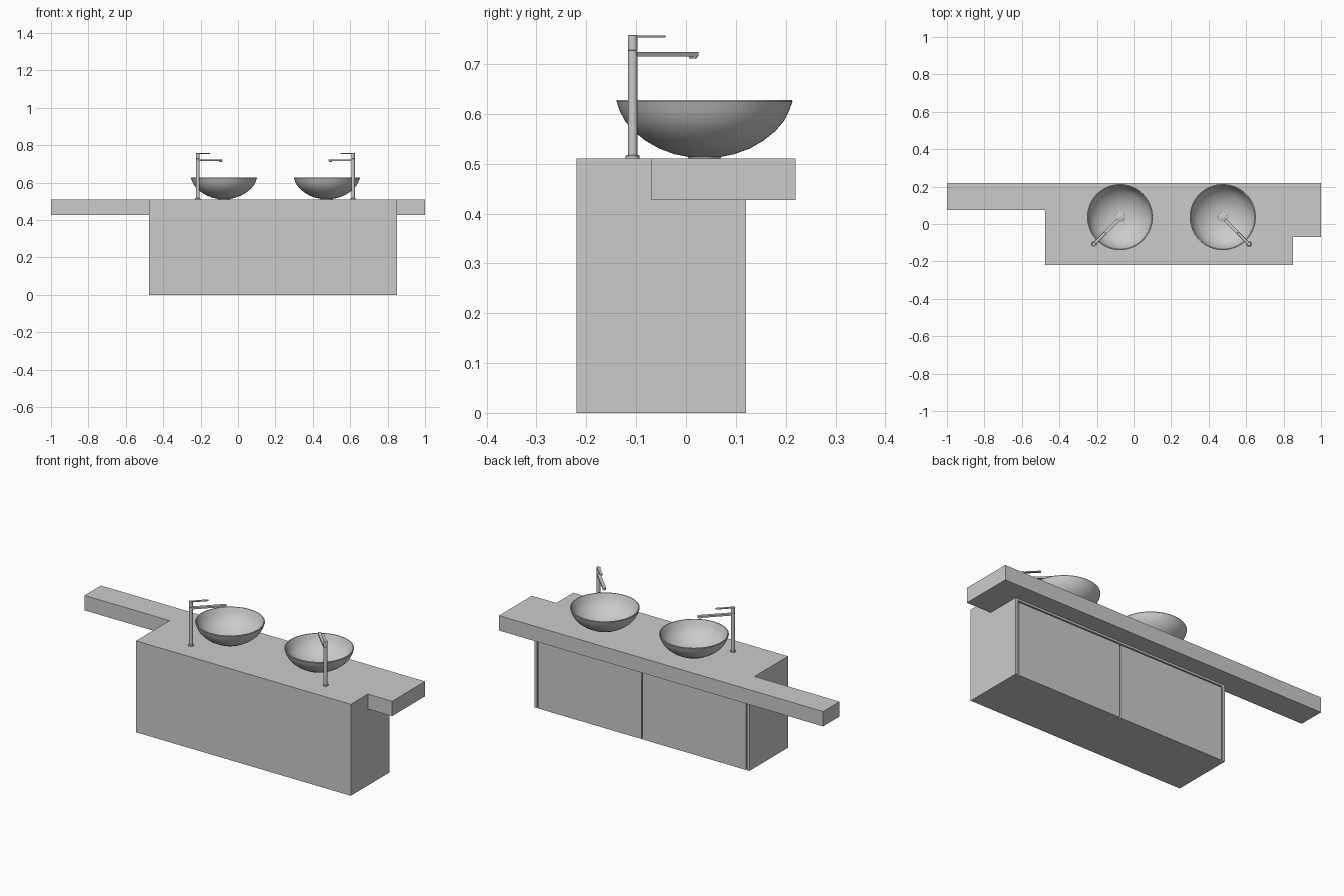
import bpy, bmesh
from math import sin, cos, pi, radians
from mathutils import Matrix, Vector

if "Cube" in bpy.data.objects:
    bpy.data.objects.remove(bpy.data.objects["Cube"])

def make(name, bm, smooth=False):
    bmesh.ops.recalc_face_normals(bm, faces=bm.faces)
    me = bpy.data.meshes.new(name)
    bm.to_mesh(me)
    bm.free()
    ob = bpy.data.objects.new(name, me)
    bpy.context.collection.objects.link(ob)
    if smooth:
        bpy.ops.object.select_all(action='DESELECT')
        ob.select_set(True)
        bpy.context.view_layer.objects.active = ob
        bpy.ops.object.shade_smooth_by_angle(angle=radians(35))
    return ob

def prism(name, outline, z0, z1):
    bm = bmesh.new()
    f = bm.faces.new([bm.verts.new((x, y, z0)) for x, y in outline])
    top = bmesh.ops.extrude_face_region(bm, geom=[f])['geom']
    bmesh.ops.translate(bm, verts=[v for v in top if isinstance(v, bmesh.types.BMVert)],
                        vec=(0, 0, z1 - z0))
    return make(name, bm)

def lathe(name, profile, loc, n=64):
    bm = bmesh.new()
    rings = []
    for r, z in profile:
        k = 1 if r == 0 else n
        rings.append([bm.verts.new((loc[0] + r * cos(2 * pi * i / n),
                                    loc[1] + r * sin(2 * pi * i / n), z)) for i in range(k)])
    for a, b in zip(rings, rings[1:]):
        for i in range(n):
            j = (i + 1) % n
            q = [a[i % len(a)], a[j % len(a)], b[j % len(b)], b[i % len(b)]]
            bm.faces.new(list(dict.fromkeys(q)))
    return make(name, bm, True)

def arm(name, base, angle, x0, x1, width, z0, z1):
    # flat bar reaching from the post, with a rounded tip
    r = width / 2
    pts = [(x0, -r)] + [(x1 - r + r * cos(t), r * sin(t))
                        for t in [radians(a) for a in range(-90, 91, 15)]] + [(x0, r)]
    ob = prism(name, pts, z0, z1)
    ob.data.transform(Matrix.Translation(Vector((*base, 0))) @ Matrix.Rotation(angle, 4, 'Z'))
    return ob

# Cabinet carcass, recessed between side panels and under a top rail at the back
L, R, F, B = -0.475, 0.85, -0.22, 0.12
T, D = 0.014, 0.10
prism("cabinet_body", [(L, F), (R, F), (R, B), (R - T, B), (R - T, D),
                       (L + T, D), (L + T, B), (L, B)], 0, 0.43)
prism("cabinet_top_rail", [(L + T, D), (R - T, D), (R - T, B), (L + T, B)], 0.416, 0.43)
mid, gap = (L + R) / 2, 0.008
for side, a, b in (("left", L + T + gap, mid - gap / 2), ("right", mid + gap / 2, R - T - gap)):
    prism(side + "_door", [(a, D), (b, D), (b, B), (a, B)], 0, 0.409)

# Stepped countertop, flush with the cabinet front
prism("countertop", [(-1, 0.22), (-1, 0.075), (L, 0.075), (L, F), (R, F),
                     (R, -0.07), (1, -0.07), (1, 0.22)], 0.427, 0.51)

# Bowl profile: outside from the foot up, over the rim, down the inside
bowl = [(0, .51), (.032, .51), (.034, .514), (.06, .519), (.09, .53), (.118, .546), (.142, .565),
        (.159, .585), (.17, .606), (.1765, .625), (.1755, .628), (.171, .628), (.169, .624),
        (.162, .604), (.151, .585), (.135, .567), (.112, .55), (.085, .535),
        (.055, .526), (.025, .522), (0, .522)]

for side, bx, fx, ang in (("left", -.075, -.215, pi / 4), ("right", .475, .615, 3 * pi / 4)):
    lathe(side + "_basin", bowl, (bx, .037))
    lathe(side + "_drain", [(0, .521), (.025, .521), (.025, .525), (.022, .527), (0, .527)], (bx, .037), 32)
    # Tall tap: flanged post, spout with outlet, and lever
    p = (fx, -.107)
    lathe(side + "_tap_post", [(0, .51), (.014, .51), (.014, .515), (.0125, .517), (.0095, .517),
                               (.0095, .726), (.009, .7265), (.009, .7275), (.0095, .728),
                               (.0095, .757), (.0085, .758), (0, .758)], p, 32)
    arm(side + "_tap_spout", p, ang, .004, .183, .018, .715, .724)
    tip = (p[0] + .171 * cos(ang), p[1] + .171 * sin(ang))
    lathe(side + "_tap_outlet", [(0, .711), (.007, .711), (.008, .712), (.008, .717), (0, .717)], tip, 24)
    arm(side + "_tap_lever", p, ang, 0, .09, .014, .7535, .7575)
